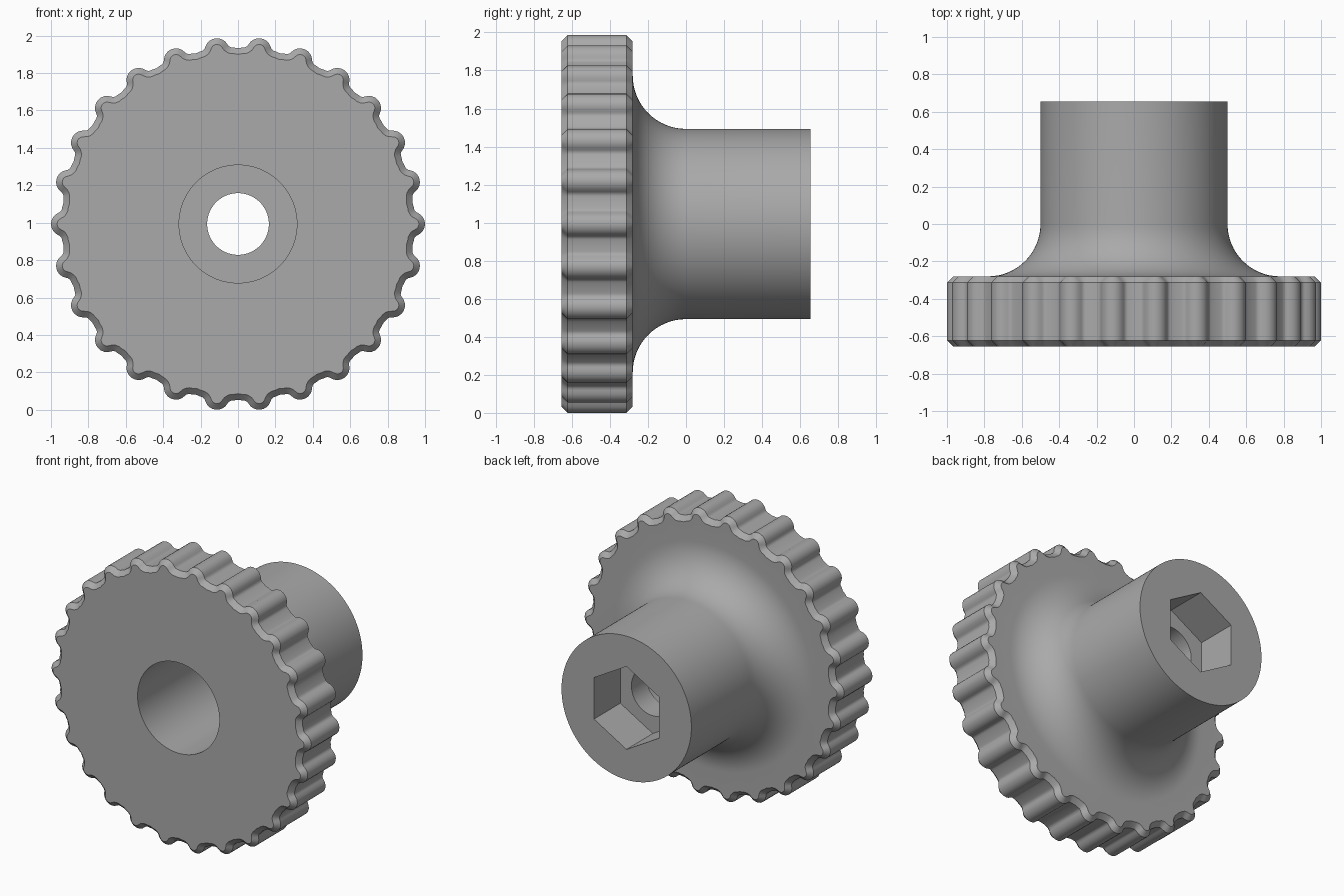
import bpy, bmesh
from math import sin, cos, pi, radians, degrees, sqrt, atan2

cube = bpy.data.objects.get("Cube")
if cube:
    bpy.data.objects.remove(cube)

TEETH, STEPS = 26, 18           # grip lobes, points per lobe
N = TEETH * STEPS
CENTRE_Z = 0.993
FRONT, FLANGE, BACK = -0.655, -0.28, 0.655
CHAMFER = 0.033

gray = bpy.data.materials.new("plain gray")
gray.use_nodes = True
color = (0.4, 0.4, 0.4, 1)
gray.diffuse_color = color
gray.node_tree.nodes["Principled BSDF"].inputs["Base Color"].default_value = color


def circle(r):
    return [(r * cos(2 * pi * i / N), r * sin(2 * pi * i / N)) for i in range(N)]


def hexagon(apothem):
    pts = []
    for i in range(N):
        a = 360 * i / N
        r = apothem / cos(radians((a + 30) % 60 - 30))
        pts.append((r * cos(radians(a)), r * sin(radians(a))))
    return pts


def lobed(inset):
    """Rounded lobes blended into a round rim, offset inward by inset."""
    centre, lobe, blend, rim = 0.935, 0.065, 0.03, 0.94
    rise = rim + blend - centre
    run = sqrt((lobe + blend) ** 2 - rise ** 2)
    tangent = atan2(run, rise)
    half = []
    for j in range(5):                       # convex lobe
        a = tangent * j / 4
        half.append((centre + (lobe - inset) * cos(a), (lobe - inset) * sin(a)))
    for j in range(1, 5):                    # concave blend
        a = tangent * (1 - j / 4)
        half.append((rim + blend - (blend + inset) * cos(a),
                     run - (blend + inset) * sin(a)))
    mid = pi / TEETH
    half.append(((rim - inset) * cos(mid), (rim - inset) * sin(mid)))
    tooth = half + [(u, -v) for u, v in half[8:0:-1]]
    pts = []
    for t in range(TEETH):
        for j, (u, v) in enumerate(tooth):
            a = 2 * pi * (t + (j > STEPS // 2)) / TEETH
            pts.append((u * cos(a) - v * sin(a), u * sin(a) + v * cos(a)))
    return pts


# Sections in order: sleeve bore, grip flange, flared hub, hex socket, pilot hole
BORE_END, SOCKET_END = 0.2, 0.365
bore, hole, socket = circle(0.315), circle(0.165), hexagon(0.25)
sections = [(bore, BORE_END), (bore, FRONT),
            (lobed(CHAMFER), FRONT), (lobed(0), FRONT + CHAMFER),
            (lobed(0), FLANGE - CHAMFER), (lobed(CHAMFER), FLANGE)]
flare = 0.28
for k in range(17):
    a = pi / 2 * k / 16
    sections.append((circle(0.5 + flare * (1 - sin(a))), -flare * cos(a)))
sections += [(circle(0.5), BACK), (socket, BACK), (socket, SOCKET_END),
             (hole, SOCKET_END), (hole, BORE_END)]

bm = bmesh.new()
rings = [[bm.verts.new((x, y, z + CENTRE_Z)) for x, z in pts] for pts, y in sections]
for a, b in zip(rings, rings[1:] + rings[:1]):
    for i in range(N):
        n = (i + 1) % N
        bm.faces.new((a[i], a[n], b[n], b[i]))
bmesh.ops.recalc_face_normals(bm, faces=bm.faces)

mesh = bpy.data.meshes.new("knob_body")
bm.to_mesh(mesh)
bm.free()
mesh.materials.append(gray)
knob = bpy.data.objects.new("knob_body", mesh)
bpy.context.collection.objects.link(knob)
bpy.context.view_layer.objects.active = knob
knob.select_set(True)
bpy.ops.object.shade_smooth_by_angle(angle=radians(30))
